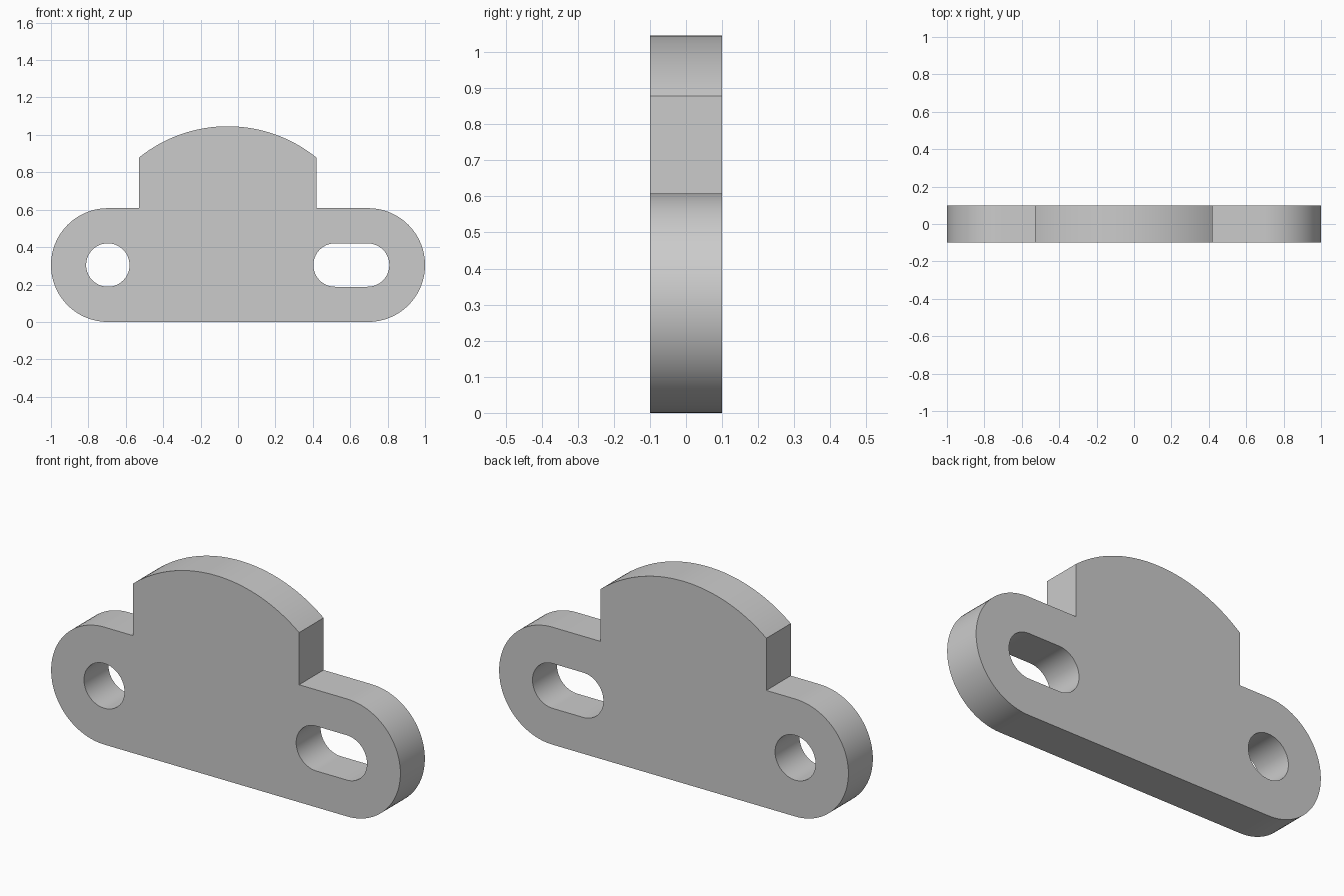
import bpy
import bmesh
from math import sin, cos, pi, radians, asin, sqrt
from mathutils import Matrix

cube = bpy.data.objects.get("Cube")
if cube:
    bpy.data.objects.remove(cube, do_unlink=True)

HALF_DEPTH = 0.1
END_R = 0.304          # rounded arm ends
END_X = 1 - END_R
HOLE_R = 0.116
DOME_X, DOME_HALF, DOME_SIDE_Z, DOME_TOP = -0.055, 0.475, 0.878, 1.046


def arc(cx, cz, r, start, end, steps=48):
    """Points along an arc, angles in radians."""
    return [(cx + r * cos(start + (end - start) * i / steps),
             cz + r * sin(start + (end - start) * i / steps))
            for i in range(steps + 1)]


def slot(x1, x2, z, r):
    """Closed outline of a horizontal slot."""
    return arc(x2, z, r, -pi / 2, pi / 2) + arc(x1, z, r, pi / 2, 3 * pi / 2)


# Outer outline: right-hand end, domed tab, other end
sag = DOME_TOP - DOME_SIDE_Z
dome_r = (DOME_HALF ** 2 + sag ** 2) / (2 * sag)
spread = asin(DOME_HALF / dome_r)
outline = arc(END_X, END_R, END_R, -pi / 2, pi / 2)
outline.append((DOME_X + DOME_HALF, 2 * END_R))
outline += arc(DOME_X, DOME_TOP - dome_r, dome_r, pi / 2 - spread, pi / 2 + spread)
outline.append((DOME_X - DOME_HALF, 2 * END_R))
outline += arc(-END_X, END_R, END_R, pi / 2, 3 * pi / 2)

# Round hole and elongated slot
round_hole = arc(-END_X, END_R, HOLE_R, 0, 2 * pi, 72)[:-1]
long_slot = slot(0.519, 0.693, END_R, HOLE_R)

# Filled profile extruded to the plate thickness
curve = bpy.data.curves.new("mounting_plate", "CURVE")
curve.dimensions = "2D"
curve.fill_mode = "BOTH"
curve.extrude = HALF_DEPTH
for loop in (outline, round_hole, long_slot):
    spline = curve.splines.new("POLY")
    spline.points.add(len(loop) - 1)
    for point, (x, z) in zip(spline.points, loop):
        point.co = (x, z, 0, 1)
    spline.use_cyclic_u = True

plate = bpy.data.objects.new("mounting_plate", curve)
bpy.context.collection.objects.link(plate)
bpy.ops.object.select_all(action="DESELECT")
plate.select_set(True)
bpy.context.view_layer.objects.active = plate
bpy.ops.object.convert(target="MESH")
plate = bpy.context.view_layer.objects.active
plate.name = "mounting_plate"

# Stand it upright and weld the caps to the rim
mesh = plate.data
bm = bmesh.new()
bm.from_mesh(mesh)
bm.transform(Matrix.Rotation(pi / 2, 4, "X"))
bmesh.ops.remove_doubles(bm, verts=bm.verts, dist=0.0001)
bmesh.ops.dissolve_limit(bm, angle_limit=radians(0.1), verts=[], edges=bm.edges)
bmesh.ops.recalc_face_normals(bm, faces=bm.faces)
bm.to_mesh(mesh)
bm.free()

# Plain grey finish
grey = bpy.data.materials.new("light_grey")
grey.use_nodes = True
grey.diffuse_color = (0.6, 0.6, 0.6, 1)
grey.node_tree.nodes["Principled BSDF"].inputs["Base Color"].default_value = (0.6, 0.6, 0.6, 1)
mesh.materials.clear()
mesh.materials.append(grey)
bpy.ops.object.shade_smooth_by_angle(angle=radians(30))
